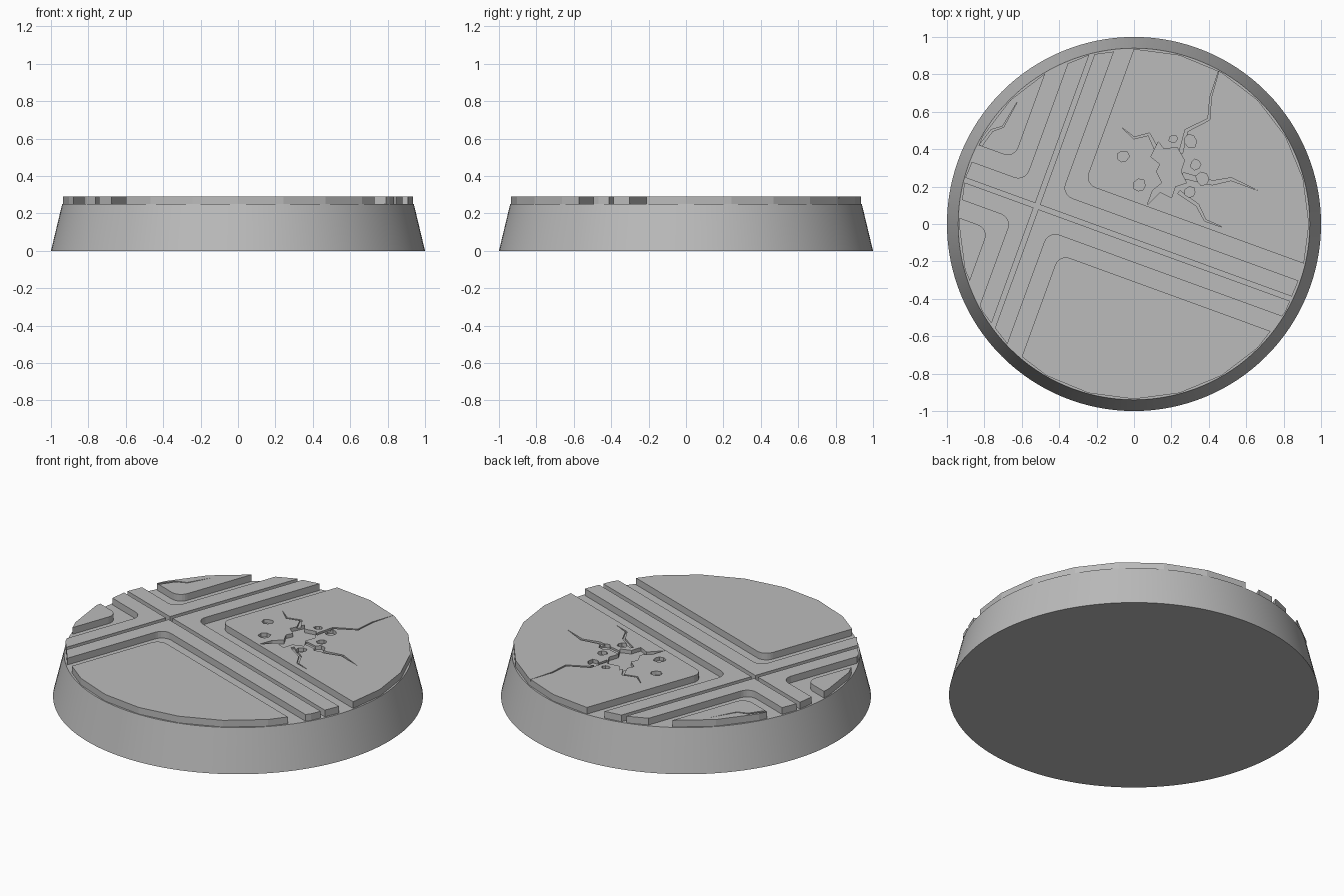
import bpy, bmesh, math, random
from mathutils import Vector, Matrix

if "Cube" in bpy.data.objects:
    bpy.data.objects.remove(bpy.data.objects["Cube"])

random.seed(4)
stone = bpy.data.materials.new("stone_grey")
stone.diffuse_color = (0.5, 0.5, 0.5, 1)
stone.use_nodes = True
stone.node_tree.nodes["Principled BSDF"].inputs["Base Color"].default_value = stone.diffuse_color

DECK_Z, TOP_Z = 0.25, 0.29
CROSS = Vector((-0.52, 0.095))      # centre of the crossroads
TURN = Matrix.Rotation(math.radians(-20), 2)


def make(name, bm):
    bmesh.ops.recalc_face_normals(bm, faces=bm.faces)
    me = bpy.data.meshes.new(name)
    bm.to_mesh(me)
    bm.free()
    me.materials.append(stone)
    ob = bpy.data.objects.new(name, me)
    bpy.context.collection.objects.link(ob)
    return ob


def prism(name, outline, z0, z1):
    """Extrude a flat outline between two heights."""
    bm = bmesh.new()
    face = bm.faces.new([bm.verts.new((p[0], p[1], z0)) for p in outline])
    ext = bmesh.ops.extrude_face_region(bm, geom=[face])
    verts = [v for v in ext["geom"] if isinstance(v, bmesh.types.BMVert)]
    bmesh.ops.translate(bm, verts=verts, vec=(0, 0, z1 - z0))
    return make(name, bm)


def cut(target, outline, z0):
    """Subtract an extruded outline, from z0 upward."""
    cutter = prism("cutter", outline, z0, 0.4)
    cutter.hide_render = True
    mod = target.modifiers.new("cut", 'BOOLEAN')
    mod.operation, mod.solver, mod.object = 'DIFFERENCE', 'EXACT', cutter
    bpy.context.view_layer.objects.active = target
    bpy.ops.object.modifier_apply(modifier=mod.name)
    bpy.data.objects.remove(cutter)


def to_deck(u, v):
    return CROSS + TURN @ Vector((u, v))


def corner_path(d, r=0.06, far=2.5):
    """Right-angled path at distance d from both axes, with a rounded corner."""
    arc = [(d + r - r * math.cos(a), d + r - r * math.sin(a))
           for a in (math.radians(15 * i) for i in range(7))]
    return [(d, far)] + arc + [(far, d)]


def crack(points, width):
    """Thin wedge following a path and closing to a point."""
    pts = [Vector(p) for p in points]
    left, right = [], []
    for i, p in enumerate(pts[:-1]):
        t = (pts[i + 1] - pts[max(i - 1, 0)]).normalized()
        n = Vector((-t.y, t.x)) * width * 0.5 * (1 - i / len(pts))
        left.append(p + n)
        right.append(p - n)
    return left + [pts[-1]] + right[::-1]


# Tapered round base
bm = bmesh.new()
bmesh.ops.create_cone(bm, cap_ends=True, segments=128, radius1=1, radius2=0.94, depth=DECK_Z)
bmesh.ops.translate(bm, verts=bm.verts, vec=(0, 0, DECK_Z / 2))
base = make("round_base", bm)
bpy.context.view_layer.objects.active = base
base.select_set(True)
bpy.ops.object.shade_smooth_by_angle(angle=math.radians(30))

# Raised paving, a 24-sided slab
rim = [(0.936 * math.cos(math.tau * i / 24), 0.936 * math.sin(math.tau * i / 24)) for i in range(24)]
paving = prism("raised_paving", rim, DECK_Z, TOP_Z)

# Narrow grooves along the middle of both roads
g = 0.013
for a, b in ((2.5, g), (g, 2.5)):
    cut(paving, [to_deck(u, v) for u, v in ((-a, -b), (a, -b), (a, b), (-a, b))], 0.2)

# Wide gutters between roads and pavements, one per quarter
for sx in (1, -1):
    for sy in (1, -1):
        loop = corner_path(0.105) + corner_path(0.2)[::-1]
        cut(paving, [to_deck(u * sx, v * sy) for u, v in loop], 0.2)

# Broken crater in the large pavement
PIT_Z = 0.268
crater = [(.09, .36), (.13, .44), (.16, .40), (.23, .41), (.27, .34), (.25, .28),
          (.28, .22), (.22, .20), (.20, .14), (.14, .17), (.07, .10), (.10, .18),
          (.15, .22), (.12, .28), (.14, .32)]
cut(paving, crater, PIT_Z)
for x, y, r in ((.30, .445, .04), (-.06, .36, .035), (.03, .205, .035), (.365, .24, .036),
                (.33, .32, .03), (.30, .17, .03), (.21, .455, .025)):
    chip = []
    for i in range(7):
        a, q = math.tau * i / 7, r * random.uniform(0.75, 1.1)
        chip.append((x + q * math.cos(a), y + q * math.sin(a)))
    cut(paving, chip, PIT_Z)

# Shallow cracks spreading from the crater and over the small pavement
cracks = [
    ([(.25, .38), (.28, .50), (.40, .56), (.41, .68), (.46, .84)], 0.02),
    ([(.26, .26), (.42, .22), (.52, .24), (.66, .18)], 0.03),
    ([(.12, .40), (.08, .48), (.0, .46), (-.07, .52)], 0.02),
    ([(.24, .17), (.34, .10), (.38, .02), (.48, -.02)], 0.02),
    ([(-.82, .42), (-.76, .50), (-.70, .52), (-.62, .66)], 0.015),
]
for path, width in cracks:
    cut(paving, crack(path, width), 0.279)
